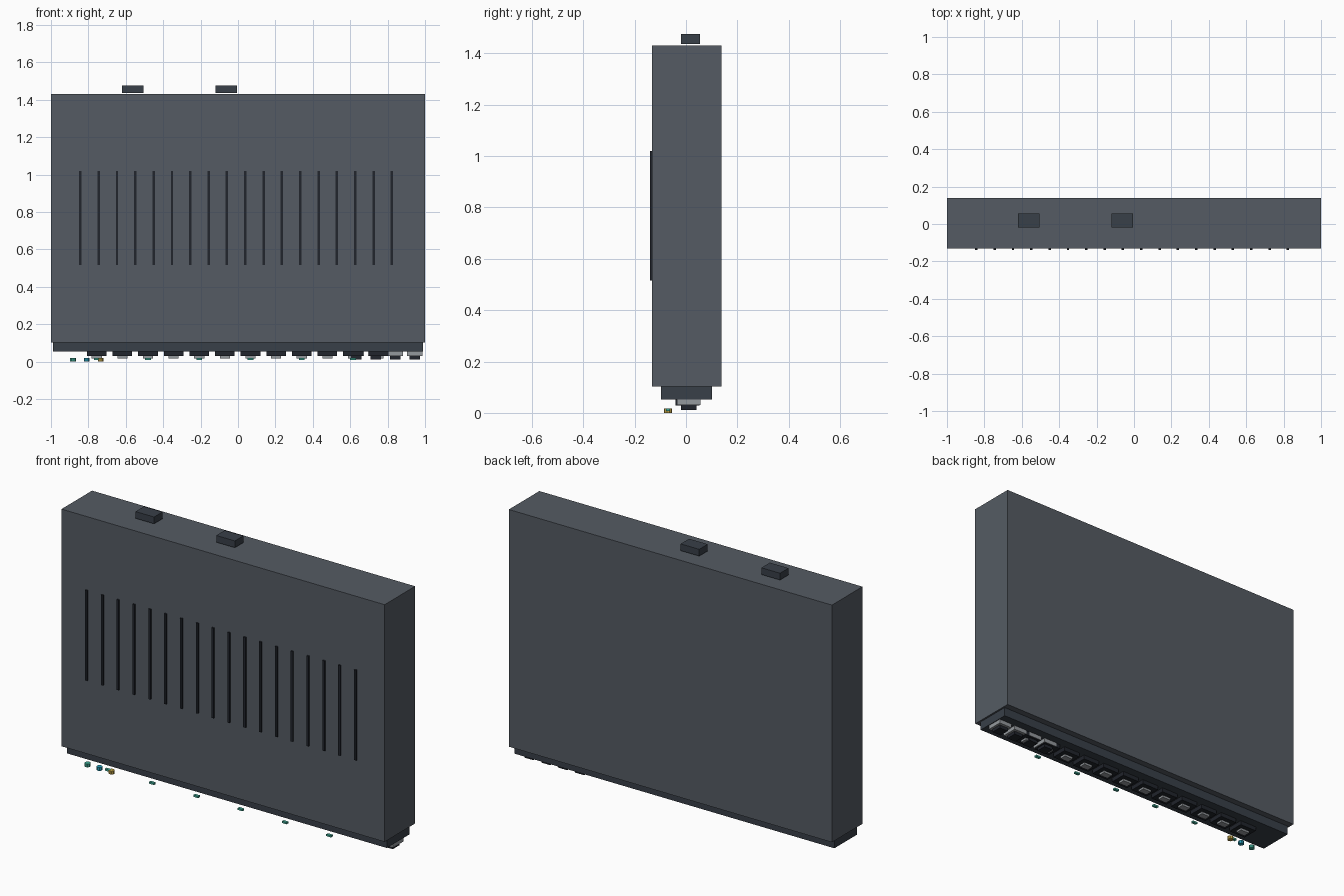
import bpy

if "Cube" in bpy.data.objects:
    bpy.data.objects.remove(bpy.data.objects["Cube"])


def material(name, rgb):
    m = bpy.data.materials.new(name)
    m.diffuse_color = (*rgb, 1)
    m.use_nodes = True
    m.node_tree.nodes["Principled BSDF"].inputs["Base Color"].default_value = m.diffuse_color
    return m


CASE = material("case_grey", (0.09, 0.105, 0.125))
PANEL = material("panel_slate", (0.04, 0.05, 0.065))
BLACK = material("slot_black", (0.015, 0.018, 0.025))
METAL = material("metal", (0.3, 0.32, 0.34))
GREEN = material("green", (0.05, 0.4, 0.3))
BLUE = material("blue", (0.02, 0.35, 0.5))
AMBER = material("amber", (0.5, 0.35, 0.06))


def box(name, x, y, z, mat):
    """Box from (min, max) ranges on each axis."""
    bpy.ops.mesh.primitive_cube_add(size=1, location=[sum(r) / 2 for r in (x, y, z)])
    o = bpy.context.object
    o.name = name
    o.scale = [r[1] - r[0] for r in (x, y, z)]
    bpy.ops.object.transform_apply(location=False, rotation=False, scale=True)
    o.data.materials.append(mat)
    return o


def span(c, w):
    return (c - w / 2, c + w / 2)


# Casing standing on its port side, and the recessed port panel beneath
box("casing", (-1, 1), (-0.132, 0.138), (0.103, 1.43), CASE)
box("port_panel", (-0.99, 0.99), (-0.098, 0.102), (0.053, 0.106), PANEL)

# Cooling ribs on the front
for i in range(18):
    box(f"vent_rib_{i}", span(-0.843 + i * 0.098, 0.013), (-0.14, -0.13), (0.515, 1.02), BLACK)

# Power sockets, floating just above the casing
for i, x in enumerate((-0.563, -0.063)):
    box(f"power_socket_{i}", span(x, 0.115), (-0.02, 0.055), (1.437, 1.475), PANEL)

# Cable ports, with an activity lamp on every other one
for i in range(12):
    x = -0.755 + i * 0.137
    box(f"cable_port_{i}", span(x, 0.105), (-0.04, 0.053), (0.029, 0.055), BLACK)
    box(f"port_contacts_{i}", span(x, 0.054), (-0.012, 0.026), (0.017, 0.03), METAL)
    if i % 2 == 0 and i < 12:
        box(f"port_lamp_{i}", span(x, 0.03), span(-0.07, 0.016), (0.008, 0.018), GREEN)

# Fibre cages
for i in range(4):
    x = 0.631 + i * 0.1045
    box(f"fibre_cage_{i}", span(x, 0.083), (-0.036, 0.056), (0.03, 0.056), METAL)
    box(f"fibre_opening_{i}", span(x, 0.056), (-0.02, 0.04), (0.012, 0.031), BLACK)

# Round status lamps
for i, (x, mat) in enumerate(((-0.882, GREEN), (-0.808, BLUE), (-0.733, AMBER))):
    bpy.ops.mesh.primitive_cylinder_add(vertices=10, radius=0.016, depth=0.018,
                                        location=(x, -0.07, 0.009))
    o = bpy.context.object
    o.name = f"status_lamp_{i}"
    o.data.materials.append(mat)
